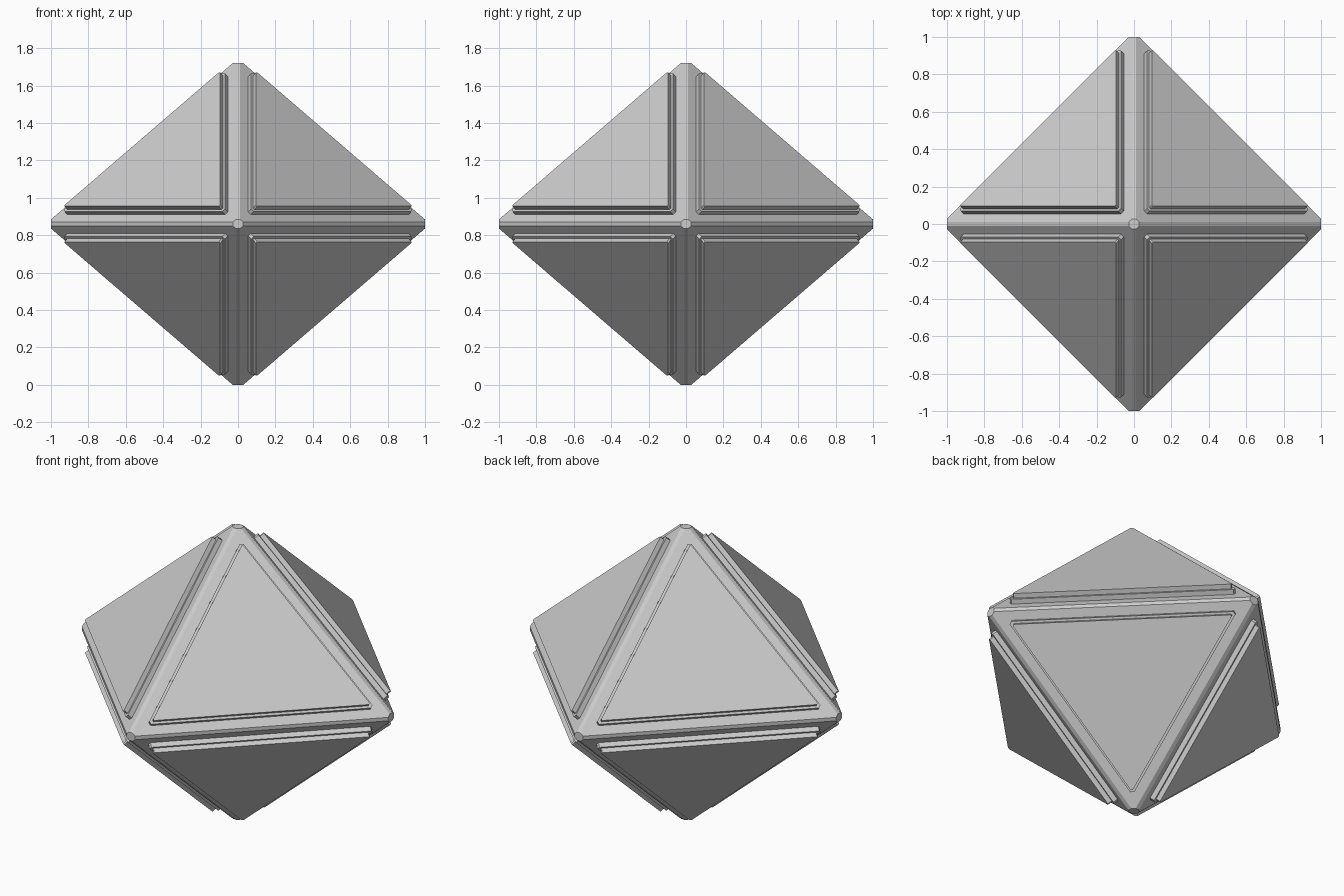
import bpy, bmesh
from itertools import product
from mathutils import Vector

cube = bpy.data.objects.get("Cube")
if cube:
    bpy.data.objects.remove(cube)

HALF_HEIGHT = 0.86      # from the middle to the top tip
TIP = 1.04              # sharp corner distance before the tips are cut
EDGE = 0.012            # half width of the flat strip along each edge

grey = bpy.data.materials.new("light_grey")
grey.use_nodes = True
grey.diffuse_color = (0.6, 0.6, 0.6, 1)
grey.node_tree.nodes["Principled BSDF"].inputs["Base Color"].default_value = grey.diffuse_color


def place(p):
    """Unit octahedron space to model space, standing on the ground."""
    return Vector((p[0], p[1], (p[2] + 1) * HALF_HEIGHT))


def finish(bm, name):
    bmesh.ops.recalc_face_normals(bm, faces=bm.faces)
    mesh = bpy.data.meshes.new(name)
    bm.to_mesh(mesh)
    bm.free()
    mesh.materials.append(grey)
    bpy.context.collection.objects.link(bpy.data.objects.new(name, mesh))


# Core: octahedron with cut tips and flattened edges
bm = bmesh.new()
reach = TIP - 1 - EDGE
for axis, side, a, b in product(range(3), (-1, 1), (-1, 1), (-1, 1)):
    for u, v in ((EDGE, reach), (reach, EDGE)):
        p = [0, 0, 0]
        p[axis], p[axis - 1], p[axis - 2] = side, a * u, b * v
        bm.verts.new(place(p))
bmesh.ops.convex_hull(bm, input=bm.verts)
bmesh.ops.dissolve_limit(bm, angle_limit=0.01, verts=bm.verts, edges=bm.edges)
finish(bm, "core")

# Raised panels: (inset from the face edge, height above the face, corner cut)
PROFILE = ((0.065, -0.01, 0.02), (0.065, 0.028, 0.02),
           (0.078, 0.028, 0.01), (0.078, 0.055, 0.01))


def panel_loop(bm, corners, inset, height, cut):
    a, b, c = corners
    la, lb, lc = (b - c).length, (c - a).length, (a - b).length
    centre = (a * la + b * lb + c * lc) / (la + lb + lc)
    normal = (b - a).cross(c - a)
    radius = normal.length / (la + lb + lc)
    normal.normalize()
    if normal.dot(centre - Vector((0, 0, HALF_HEIGHT))) < 0:
        normal.negate()
    tri = [centre + (p - centre) * (1 - inset / radius) + normal * height for p in corners]
    loop = []
    for i, p in enumerate(tri):
        for q in (tri[i - 1], tri[(i + 1) % 3]):
            loop.append(bm.verts.new(p + (q - p).normalized() * cut))
    return loop


for sx, sy, sz in product((-1, 1), repeat=3):
    corners = [place(p) for p in ((sx * TIP, 0, 0), (0, sy * TIP, 0), (0, 0, sz * TIP))]
    bm = bmesh.new()
    loops = [panel_loop(bm, corners, *step) for step in PROFILE]
    for low, high in zip(loops, loops[1:]):
        for i in range(6):
            bm.faces.new((low[i - 1], low[i], high[i], high[i - 1]))
    bm.faces.new(loops[0])
    bm.faces.new(loops[-1])
    finish(bm, "_".join(("upper" if sz > 0 else "lower", "back" if sy > 0 else "front",
                         "left" if sx > 0 else "right", "panel")))
